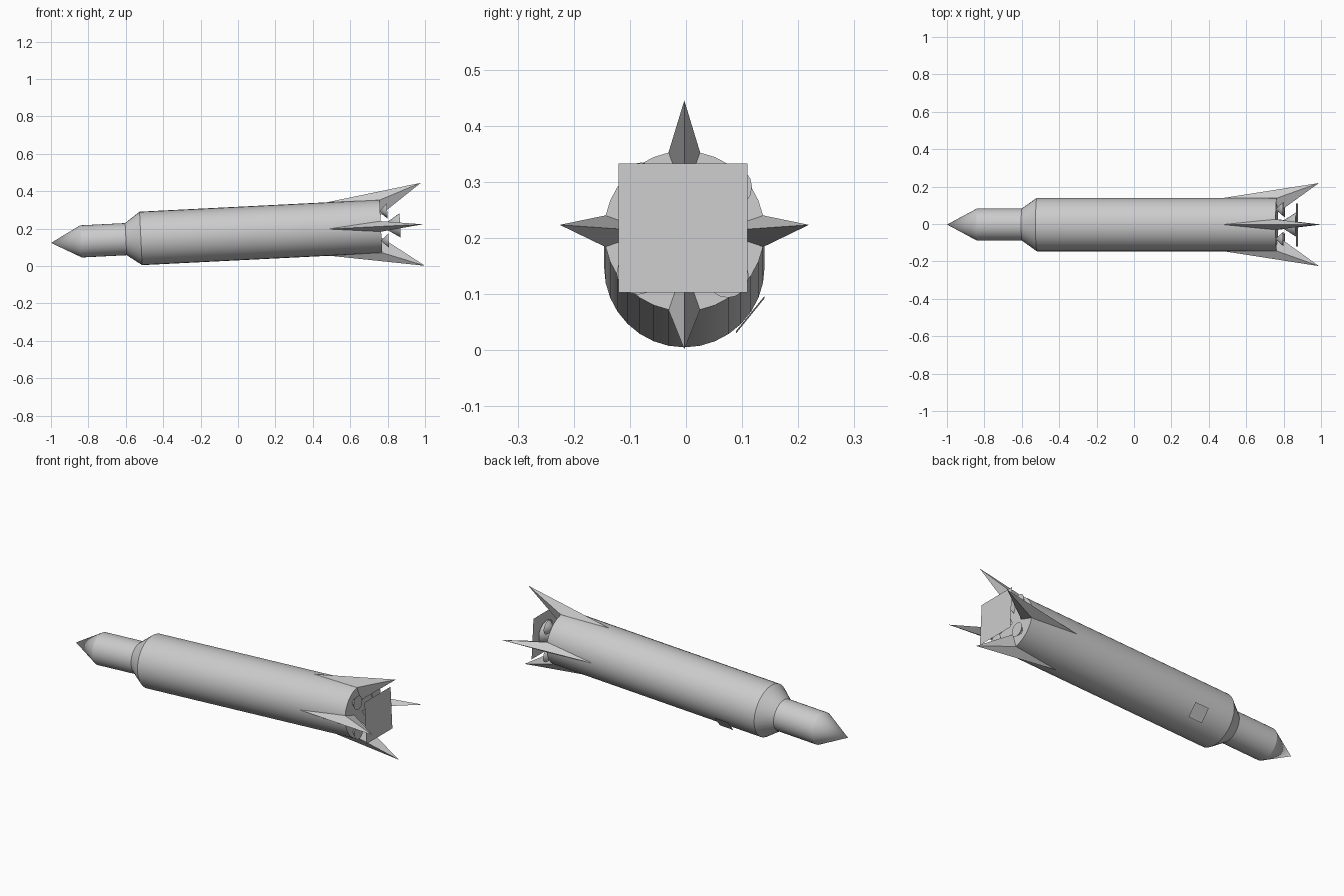
import bpy, bmesh, math
from mathutils import Matrix, Vector

cube = bpy.data.objects.get("Cube")
if cube:
    bpy.data.objects.remove(cube, do_unlink=True)

# One plain grey for the whole rocket
GREY = (0.6, 0.6, 0.6, 1.0)
mat = bpy.data.materials.new("light grey")
mat.diffuse_color = GREY
mat.use_nodes = True
bsdf = mat.node_tree.nodes["Principled BSDF"]
bsdf.inputs["Base Color"].default_value = GREY
bsdf.inputs["Roughness"].default_value = 0.7

# The rocket is modelled along x, then pitched slightly tail-up
PLACE = Matrix.Translation((0, -0.003, 0.174)) @ Matrix.Rotation(-0.05, 4, 'Y')
TAIL = 0.765


def finish(name, bm, smooth=False, closed=True):
    if closed:
        bmesh.ops.recalc_face_normals(bm, faces=bm.faces[:])
    bm.transform(PLACE)
    mesh = bpy.data.meshes.new(name)
    bm.to_mesh(mesh)
    bm.free()
    mesh.materials.append(mat)
    ob = bpy.data.objects.new(name, mesh)
    bpy.context.collection.objects.link(ob)
    if smooth:
        bpy.ops.object.select_all(action='DESELECT')
        ob.select_set(True)
        bpy.context.view_layer.objects.active = ob
        bpy.ops.object.shade_smooth_by_angle(angle=math.radians(25))
    return ob


def lathe(name, profile, segments, y=0.0, z=0.0):
    """Revolve (x, radius) points about the x axis; the first is a tip, the last a capped ring."""
    bm = bmesh.new()
    tip = bm.verts.new((profile[0][0], y, z))
    rings = []
    for x, r in profile[1:]:
        rings.append([bm.verts.new((x, y + r * math.cos(a), z + r * math.sin(a)))
                      for a in (math.tau * i / segments for i in range(segments))])
    for i in range(segments):
        j = (i + 1) % segments
        bm.faces.new((tip, rings[0][i], rings[0][j]))
        for a, b in zip(rings, rings[1:]):
            bm.faces.new((a[i], b[i], b[j], a[j]))
    bm.faces.new(rings[-1])
    return finish(name, bm, smooth=True)


def plate(name, origin, u, v):
    bm = bmesh.new()
    o, u, v = Vector(origin), Vector(u), Vector(v)
    bm.faces.new([bm.verts.new(p) for p in (o - u - v, o + u - v, o + u + v, o - u + v)])
    return finish(name, bm, closed=False)


# Hull: pointed nose, narrow upper stage, flared shoulder, long main stage
lathe("hull", [(-1.001, 0), (-0.84, 0.086), (-0.6, 0.086), (-0.52, 0.143), (TAIL, 0.143)], 32)

# Four swept fins, each a long wedge ending in a point behind the tail
for k, side in enumerate(("left", "top", "right", "bottom")):
    bm = bmesh.new()
    front, tip, root, a, b = [bm.verts.new(p) for p in (
        (0.47, 0, 0.141), (0.99, 0, 0.222), (TAIL, 0, 0.06),
        (TAIL, -0.028, 0.141), (TAIL, 0.028, 0.141))]
    for face in ((front, a, tip), (front, tip, b), (a, root, tip),
                 (root, b, tip), (front, root, a), (front, b, root)):
        bm.faces.new(face)
    bm.transform(Matrix.Rotation(math.radians(90 * k - 90), 4, 'X'))
    finish(side + "_fin", bm)

# Engines: four small bells around one large bell
for k in range(4):
    a = math.radians(43 + 90 * k)
    lathe("small_nozzle_%d" % (k + 1), [(TAIL - 0.005, 0), (0.803, 0.038)], 16,
          0.113 * math.cos(a), 0.113 * math.sin(a))
lathe("main_nozzle", [(TAIL, 0), (0.868, 0.065)], 24)

# Square plate behind the engines
plate("exhaust_plate", (0.873, -0.002, 0), (0, 0.115, 0), (0, 0, 0.115))

# Small square panel just off the lower back side of the hull
ang = math.radians(-39)
c, s = math.cos(ang), math.sin(ang)
plate("side_panel", (-0.32, 0.151 * c, 0.151 * s), (0.042, 0, 0), (0, 0.04 * s, -0.04 * c))
